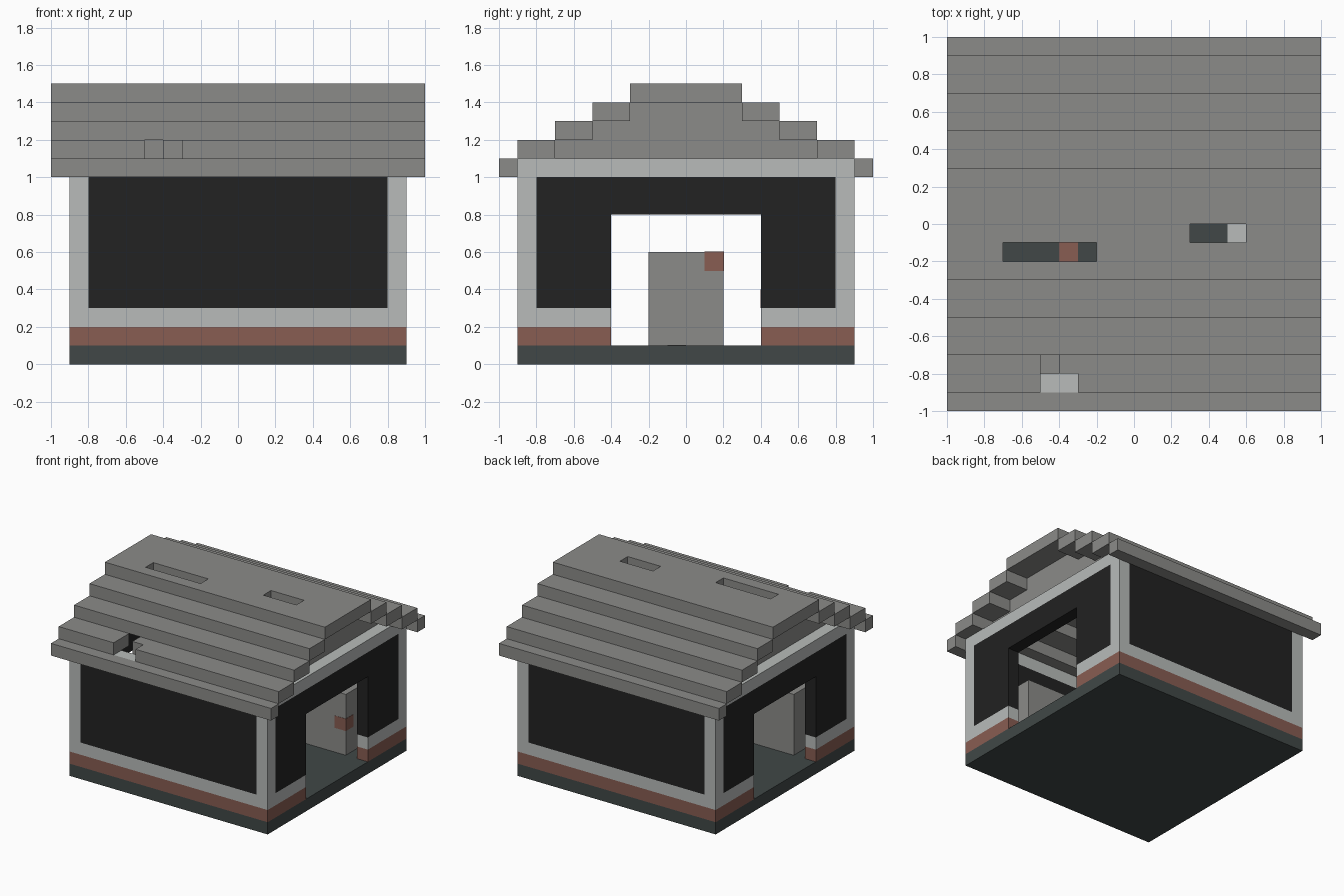
import bpy
import bmesh
from mathutils import Matrix, Vector

cube = bpy.data.objects.get("Cube")
if cube:
    bpy.data.objects.remove(cube, do_unlink=True)


def material(name, rgb):
    mat = bpy.data.materials.new(name)
    mat.use_nodes = True
    mat.diffuse_color = (*rgb, 1)
    mat.node_tree.nodes["Principled BSDF"].inputs["Base Color"].default_value = (*rgb, 1)
    return mat


grey = material("stone grey", (0.26, 0.26, 0.25))
light = material("pale stone", (0.48, 0.50, 0.49))
black = material("black panel", (0.016, 0.016, 0.016))
brick = material("red brick", (0.246, 0.109, 0.085))
slate = material("dark slate", (0.052, 0.064, 0.063))


def boxes(name, mat, *spans):
    """One object of boxes; each span is (x0, x1, y0, y1, z0, z1)."""
    bm = bmesh.new()
    for x0, x1, y0, y1, z0, z1 in spans:
        centre = Vector((x0 + x1, y0 + y1, z0 + z1)) / 2
        size = Matrix.Diagonal((x1 - x0, y1 - y0, z1 - z0, 1))
        bmesh.ops.create_cube(bm, size=1, matrix=Matrix.Translation(centre) @ size)
    mesh = bpy.data.meshes.new(name)
    bm.to_mesh(mesh)
    bm.free()
    mesh.materials.append(mat)
    obj = bpy.data.objects.new(name, mesh)
    bpy.context.collection.objects.link(obj)
    return obj


def flip_x(s):
    return (-s[1], -s[0], *s[2:])


def flip_y(s):
    return (*s[:2], -s[3], -s[2], *s[4:])


def both_x(*spans):
    return [t for s in spans for t in (s, flip_x(s))]


def both_y(*spans):
    return [t for s in spans for t in (s, flip_y(s))]


OUT, IN, DOOR = 0.9, 0.8, 0.4   # wall faces and doorway half width


def long_course(z0, z1, half=OUT):
    return both_y((-half, half, IN, OUT, z0, z1))


def end_course(z0, z1, gap=DOOR):
    return both_x(*both_y((IN, OUT, gap, IN, z0, z1)))


# Floor slab and brick footing
boxes("floor_slab", slate, (-OUT, OUT, -OUT, OUT, 0, 0.1))
boxes("brick_footing", brick, *long_course(0.1, 0.2), *end_course(0.1, 0.2))

# Pale wall frame: corner posts, sills and top beams
boxes("corner_posts", light, *both_x(*both_y((IN, OUT, IN, OUT, 0.2, 1.1))))
boxes("wall_sills", light, *long_course(0.2, 0.3, IN), *end_course(0.2, 0.3))
boxes("wall_beams", light, *long_course(1.0, 1.1, IN), *both_x((IN, OUT, -IN, IN, 1.0, 1.1)))

# Black wall panels, with a lintel over each doorway
boxes("long_wall_panels", black, *long_course(0.3, 1.0, IN))
boxes("end_wall_panels", black, *end_course(0.3, 0.8),
      *both_x((IN, OUT, -IN, IN, 0.8, 1.0)))

# Stepped roof, hollow inside
boxes("eaves", grey, *both_y((-1, 1, 0.9, 1.0, 1.0, 1.1)))
boxes("roof_step_back", grey, (-1, 1, 0.7, 0.9, 1.1, 1.2))
boxes("roof_step_front", grey,
      (-1, -0.5, -0.9, -0.7, 1.1, 1.2),
      (-0.4, -0.3, -0.8, -0.7, 1.1, 1.2),
      (-0.3, 1, -0.9, -0.7, 1.1, 1.2))
for i, y in enumerate((0.5, 0.3)):
    z = 1.2 + 0.1 * i
    boxes(f"roof_steps_{i + 2}", grey, *both_y((-1, 1, y, y + 0.2, z, z + 0.1)))

# Ridge deck with two slots
boxes("ridge_deck", grey,
      (-1, 1, -0.3, -0.2, 1.4, 1.5),
      (-1, -0.7, -0.2, -0.1, 1.4, 1.5),
      (-0.2, 1, -0.2, -0.1, 1.4, 1.5),
      (-1, 0.3, -0.1, 0, 1.4, 1.5),
      (0.6, 1, -0.1, 0, 1.4, 1.5),
      (-1, 1, 0, 0.3, 1.4, 1.5))

# Recessed gable ends under the roof
boxes("gables", grey, *both_x(*[
    (0.7, 0.8, -y, y, z, z + 0.1) for y, z in ((0.7, 1.1), (0.5, 1.2), (0.3, 1.3))]))

# Interior blocks
boxes("side_blocks", grey, *both_x(*both_y((0.2, 0.7, DOOR, IN, 0.1, 0.6))))
boxes("centre_block", grey, (-0.2, 0.2, -0.2, 0.2, 0.1, 0.6))

# Odd bricks and floor tiles
e = 0.002
boxes("odd_bricks", brick,
      (0.6, 0.7 + e, DOOR - e, 0.5, 0.3, 0.4),
      (0.1, 0.2 + e, 0.1, 0.2 + e, 0.5, 0.6 + e))
boxes("brick_floor_tile", brick, (-0.4, -0.3, -0.2, -0.1, 0.1, 0.104))
boxes("pale_floor_tile", light, (0.5, 0.6, -0.1, 0, 0.1, 0.104))
